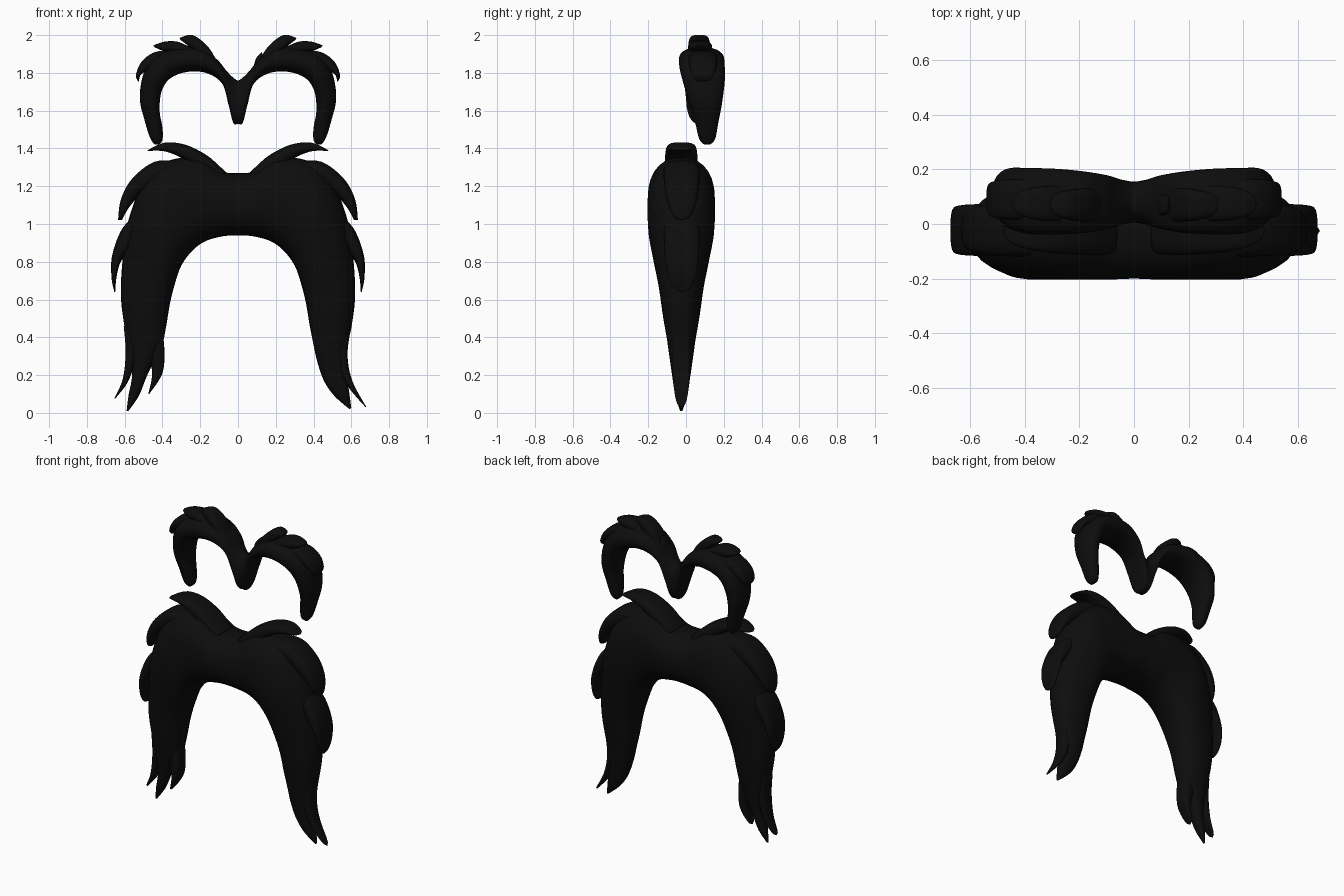
import bpy
import bmesh
import math
from mathutils import Vector

RING_SIDES = 28
STEPS_PER_SPAN = 6

default_cube = bpy.data.objects.get("Cube")
if default_cube:
    bpy.data.objects.remove(default_cube, do_unlink=True)

# One near-black hair colour
hair_black = bpy.data.materials.new("hair_black")
hair_black.use_nodes = True
hair_colour = (.004, .004, .004, 1)
hair_black.diffuse_color = hair_colour
hair_black.node_tree.nodes["Principled BSDF"].inputs["Base Color"].default_value = hair_colour


def smooth_path(stations):
    """Catmull-Rom interpolation of every value in the stations."""
    vectors = [Vector(station) for station in stations]
    padded = [vectors[0]] + vectors + [vectors[-1]]
    result = []
    for before, start, end, after in zip(padded, padded[1:], padded[2:], padded[3:]):
        for step in range(STEPS_PER_SPAN):
            t = step / STEPS_PER_SPAN
            tangent_in = (end - before) / 2
            tangent_out = (after - start) / 2
            result.append(start * (2*t**3 - 3*t**2 + 1) + end * (3*t**2 - 2*t**3)
                          + tangent_in * (t**3 - 2*t**2 + t) + tangent_out * (t**3 - t**2))
    result.append(vectors[-1])
    return result


def signed_power(value, exponent):
    return math.copysign(abs(value) ** exponent, value)


def loft(name, path, squareness):
    """Skin rounded rings; a ring is outer x, outer z, inner x, inner z, y, half depth."""
    bm = bmesh.new()
    rings = []
    for outer_x, outer_z, inner_x, inner_z, y, depth in path:
        outer = Vector((outer_x, y, outer_z))
        inner = Vector((inner_x, y, inner_z))
        centre = (outer + inner) / 2
        half = (outer - inner) / 2
        ring = []
        for side in range(RING_SIDES):
            angle = math.tau * side / RING_SIDES
            across = signed_power(math.cos(angle), 2 / squareness)
            along_y = signed_power(math.sin(angle), 2 / squareness)
            point = centre + half * across + Vector((0, max(depth, .001) * along_y, 0))
            ring.append(bm.verts.new(point))
        rings.append(ring)
    for ring, following in zip(rings, rings[1:]):
        for i in range(RING_SIDES):
            j = (i + 1) % RING_SIDES
            bm.faces.new((ring[i], ring[j], following[j], following[i]))
    bm.faces.new(rings[0])
    bm.faces.new(rings[-1])
    bmesh.ops.recalc_face_normals(bm, faces=bm.faces)
    for face in bm.faces:
        face.smooth = True
    mesh = bpy.data.meshes.new(name)
    bm.to_mesh(mesh)
    bm.free()
    mesh.materials.append(hair_black)
    part = bpy.data.objects.new(name, mesh)
    bpy.context.collection.objects.link(part)
    return part


def flip(stations):
    return [(-a, b, -c, d, *rest) for a, b, c, d, *rest in stations]


def tuft(name, outline, y, depth, sides=("left", "right")):
    """A flattened lock whose depth rounds off toward its tip."""
    for side in sides:
        shape = flip(outline) if side == "right" else outline
        path = smooth_path(shape)
        last = len(path) - 1
        rings = []
        for i, (ox, oz, ix, iz) in enumerate(path):
            rounding = math.sqrt(max(0, 1 - (i / last) ** 3))
            rings.append((ox, oz, ix, iz, y, depth * rounding))
        loft(side + "_" + name, rings, 2.8)


# Large lower arch: centre, shared shoulder, then a different leg on each side
arch_centre = [(0, 1.27, 0, .94, -.025, .175)]
shoulder = [
    (.09, 1.28, .08, .935, -.025, .178),
    (.21, 1.35, .17, .91, -.025, .178),
    (.38, 1.33, .24, .86, -.025, .178),
    (.5, 1.22, .3, .78, -.025, .176),
    (.58, 1.02, .335, .68, -.025, .15),
    (.61, .82, .36, .58, -.025, .122),
    (.62, .62, .38, .46, -.025, .1),
    (.6, .45, .4, .36, -.025, .078),
]
left_leg = [
    (.575, .34, .42, .27, -.025, .064),
    (.575, .22, .455, .17, -.025, .048),
    (.59, .1, .51, .09, -.025, .032),
    (.6, .025, .59, .02, -.025, .006),
]
right_leg = [
    (.58, .34, .42, .32, -.025, .066),
    (.56, .21, .48, .2, -.025, .046),
    (.58, .09, .525, .09, -.025, .03),
    (.59, .01, .58, .01, -.025, .006),
]
right_half = flip(shoulder + right_leg)[::-1]
loft("lower_hair_arch", smooth_path(right_half + arch_centre + shoulder + left_leg), 2.3)

# Small upper arch with a central point
peak = [(0, 1.76, 0, 1.53, .08, .075)]
fringe = [
    (.025, 1.775, .025, 1.535, .08, .078),
    (.06, 1.81, .05, 1.63, .08, .085),
    (.11, 1.87, .085, 1.745, .08, .098),
    (.19, 1.925, .17, 1.8, .08, .112),
    (.3, 1.935, .27, 1.805, .082, .12),
    (.42, 1.9, .36, 1.77, .085, .12),
    (.495, 1.81, .405, 1.7, .095, .11),
    (.52, 1.67, .415, 1.6, .105, .085),
    (.495, 1.55, .4, 1.51, .11, .06),
    (.465, 1.455, .4, 1.445, .112, .042),
    (.44, 1.42, .42, 1.42, .112, .015),
]
loft("upper_hair_arch", smooth_path(flip(fringe)[::-1] + peak + fringe), 2.3)

# Locks sweeping outward over the lower arch
tuft("crown_lock", [
    (.06, 1.27, .14, 1.22),
    (.16, 1.36, .22, 1.29),
    (.28, 1.42, .3, 1.35),
    (.39, 1.43, .39, 1.385),
    (.48, 1.39, .475, 1.387),
], -.025, .088)
tuft("shoulder_lock", [
    (.3, 1.33, .33, 1.2),
    (.44, 1.33, .43, 1.2),
    (.56, 1.24, .51, 1.16),
    (.62, 1.13, .575, 1.09),
    (.635, 1.02, .615, 1.02),
], -.022, .098)
tuft("side_lock", [
    (.52, 1.06, .48, .92),
    (.61, .98, .56, .88),
    (.665, .84, .62, .8),
    (.67, .72, .643, .72),
    (.655, .64, .65, .64),
], -.022, .095)

# Loose strands at the ends of the lower arch
tuft("outer_strand", [
    (.6, .46, .52, .42),
    (.58, .31, .52, .28),
    (.605, .17, .575, .15),
    (.68, .03, .675, .03),
], -.025, .05, ["left"])
tuft("outer_strand", [
    (.605, .46, .52, .42),
    (.595, .32, .54, .3),
    (.61, .18, .58, .17),
    (.655, .075, .65, .075),
], -.025, .05, ["right"])
tuft("inner_strand", [
    (.5, .5, .405, .46),
    (.48, .36, .39, .34),
    (.455, .21, .4, .21),
    (.475, .1, .47, .1),
], -.025, .055, ["right"])

# Locks on the upper arch
tuft("top_lock", [
    (.11, 1.86, .18, 1.84),
    (.16, 1.94, .21, 1.89),
    (.24, 2, .26, 1.94),
    (.31, 1.985, .305, 1.975),
], .07, .062)
tuft("middle_lock", [
    (.24, 1.93, .26, 1.87),
    (.32, 1.965, .32, 1.9),
    (.39, 1.965, .38, 1.91),
    (.45, 1.945, .44, 1.935),
], .075, .065)
tuft("brow_lock", [
    (.34, 1.92, .36, 1.83),
    (.44, 1.91, .43, 1.83),
    (.51, 1.86, .48, 1.81),
    (.54, 1.79, .515, 1.79),
    (.53, 1.755, .525, 1.755),
], .09, .075)
tuft("small_lock", [
    (.08, 1.82, .13, 1.82),
    (.095, 1.875, .13, 1.86),
    (.125, 1.91, .13, 1.9),
], .07, .04, ["left"])
